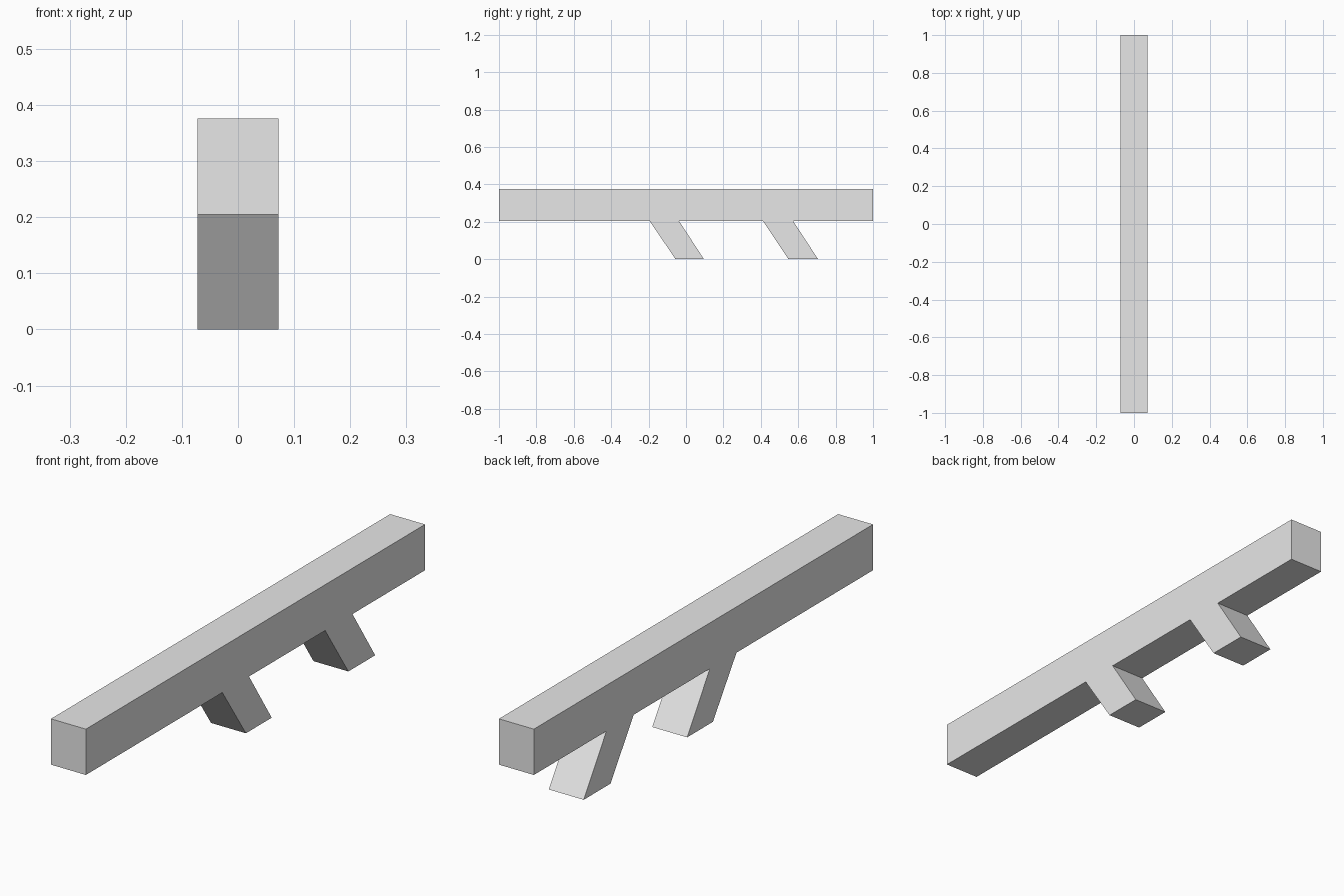
import bpy, bmesh

if "Cube" in bpy.data.objects:
    bpy.data.objects.remove(bpy.data.objects["Cube"])

HALF_W = 0.072            # half width in x
TOP, UNDER = 0.376, 0.205  # beam top and underside heights

# One plain light grey
grey = bpy.data.materials.new("light_grey")
grey.diffuse_color = (0.8, 0.8, 0.8, 1)
grey.use_nodes = True
grey.node_tree.nodes["Principled BSDF"].inputs["Base Color"].default_value = grey.diffuse_color

# Slanted legs: (top start, top end, bottom end, bottom start) along y
legs = [(-0.195, -0.038, 0.096, -0.056),
        (0.411, 0.572, 0.706, 0.548)]

# Side profile: beam with the legs growing out of its underside
profile = [(1, TOP), (-1, TOP), (-1, UNDER)]
for t0, t1, b1, b0 in legs:
    profile += [(t0, UNDER), (b0, 0), (b1, 0), (t1, UNDER)]
profile.append((1, UNDER))

# Extrude the profile across the width
bm = bmesh.new()
face = bm.faces.new([bm.verts.new((-HALF_W, y, z)) for y, z in profile])
ext = bmesh.ops.extrude_face_region(bm, geom=[face], use_keep_orig=True)
moved = [v for v in ext["geom"] if isinstance(v, bmesh.types.BMVert)]
bmesh.ops.translate(bm, verts=moved, vec=(2 * HALF_W, 0, 0))
bmesh.ops.recalc_face_normals(bm, faces=bm.faces)

mesh = bpy.data.meshes.new("beam_with_legs")
bm.to_mesh(mesh)
bm.free()
mesh.materials.append(grey)
beam = bpy.data.objects.new("beam_with_legs", mesh)
bpy.context.collection.objects.link(beam)
